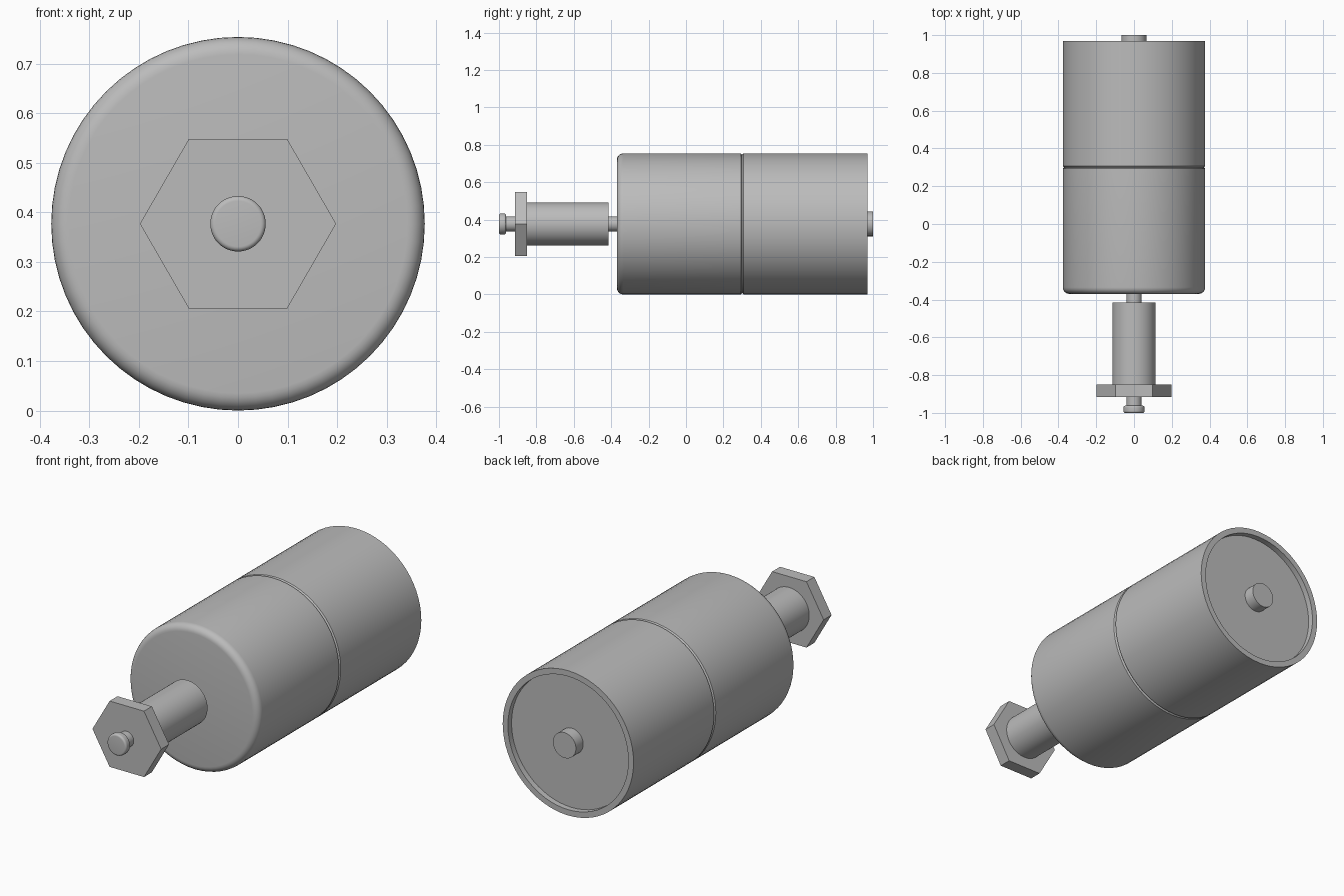
import bpy
import math

cube = bpy.data.objects.get("Cube")
if cube:
    bpy.data.objects.remove(cube, do_unlink=True)

RADIUS = 0.377

metal = bpy.data.materials.new("grey metal")
metal.use_nodes = True
grey = (0.5, 0.5, 0.5, 1)
metal.diffuse_color = grey
metal.node_tree.nodes["Principled BSDF"].inputs["Base Color"].default_value = grey


def fillet(radius, y, size, turn_in=False, steps=6):
    """Quarter-round (radius, y) points for an outer edge: front edge, or back edge if turn_in."""
    sign = -1 if turn_in else 1
    points = []
    for i in range(steps + 1):
        a = math.pi / 2 * i / steps
        points.append((radius - size * (1 - math.sin(a)), y + sign * size * (1 - math.cos(a))))
    return points[::-1] if turn_in else points


def lathe(name, profile, sides=64):
    """Spin a (radius, y) profile about the long axis, closing both ends with a cap."""
    verts, faces = [], []
    for r, y in profile:
        for i in range(sides):
            a = 2 * math.pi * i / sides
            verts.append((r * math.cos(a), y, RADIUS + r * math.sin(a)))
    for k in range(len(profile) - 1):
        for i in range(sides):
            j = (i + 1) % sides
            faces.append((k * sides + i, (k + 1) * sides + i, (k + 1) * sides + j, k * sides + j))
    last = (len(profile) - 1) * sides
    faces.append(tuple(range(sides)))
    faces.append(tuple(last + i for i in reversed(range(sides))))
    mesh = bpy.data.meshes.new(name)
    mesh.from_pydata(verts, [], faces)
    mesh.materials.append(metal)
    obj = bpy.data.objects.new(name, mesh)
    bpy.context.collection.objects.link(obj)
    bpy.ops.object.select_all(action="DESELECT")
    obj.select_set(True)
    bpy.context.view_layer.objects.active = obj
    bpy.ops.object.shade_smooth_by_angle(angle=math.radians(30))
    return obj


# Main housing: rounded front, seam groove, recessed back
groove, seam = 0.007, 0.30
rim, back, floor = 0.347, 0.97, 0.94
lathe("housing", fillet(RADIUS, -0.37, 0.035)
      + [(RADIUS, seam - groove), (RADIUS - groove, seam), (RADIUS, seam + groove),
         (RADIUS, back), (rim, back), (rim, floor)])

# Back stub
lathe("back_stub", [(0.066, floor - 0.01), (0.066, 1.0)], 48)

# Front shaft, sleeve and hexagonal flange
lathe("front_shaft", [(0.04, -0.97), (0.04, -0.36)], 48)
lathe("sleeve", [(0.115, -0.86), (0.115, -0.415)])
lathe("hex_flange", [(0.198, -0.915), (0.198, -0.85)], 6)

# Rounded knob at the tip
lathe("tip_knob", fillet(0.056, -1.0, 0.01) + fillet(0.056, -0.962, 0.01, True)[::-1][::-1], 48)
